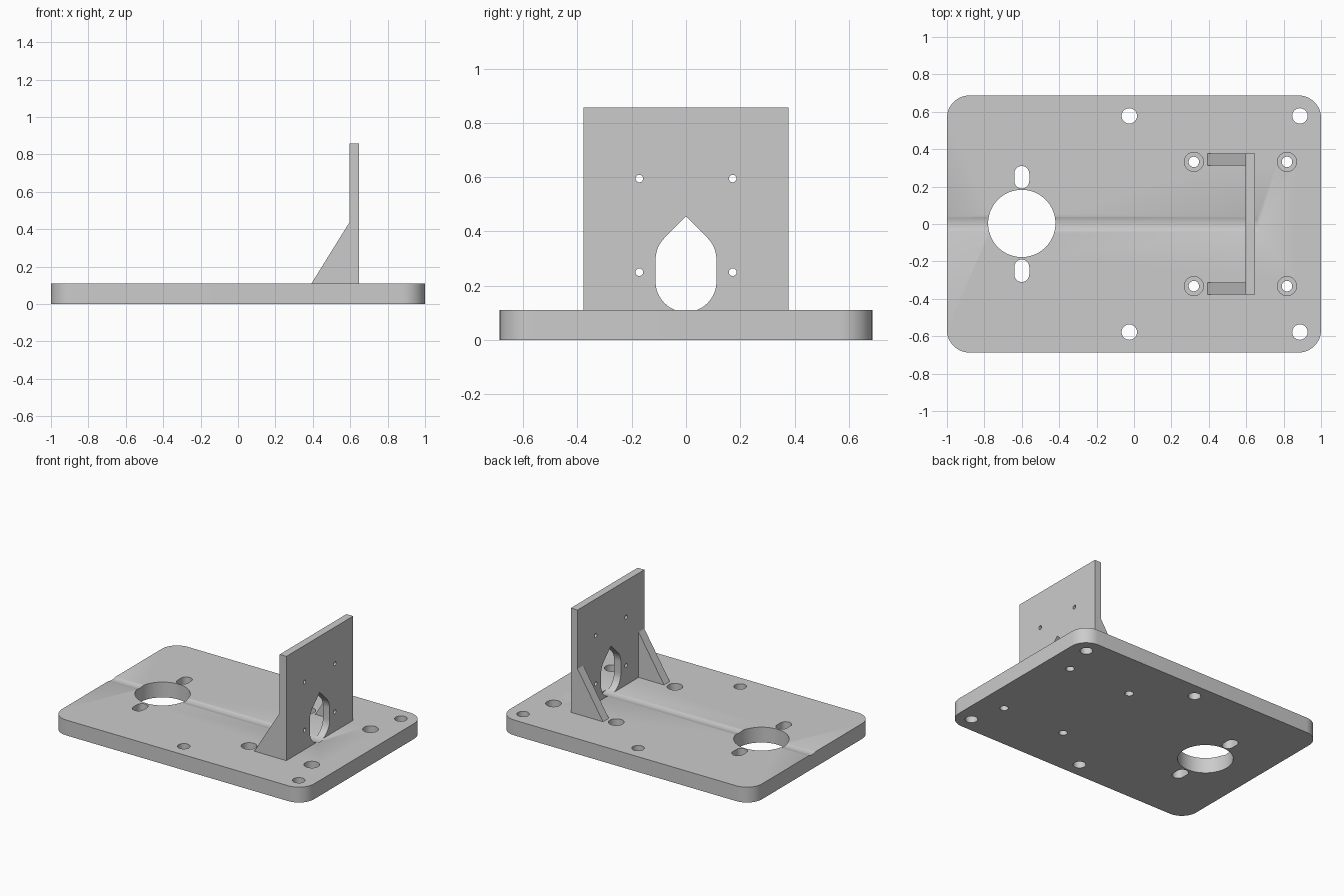
import bpy
import bmesh
import math
from mathutils import Matrix, Vector

if "Cube" in bpy.data.objects:
    bpy.data.objects.remove(bpy.data.objects["Cube"])

grey = bpy.data.materials.new("light grey")
grey.use_nodes = True
colour = (0.6, 0.6, 0.6, 1)
grey.diffuse_color = colour
grey.node_tree.nodes["Principled BSDF"].inputs["Base Color"].default_value = colour

BASE_TOP = 0.11
# Profile planes: outline axes followed by the extrusion axis
AXES = {"z": "xyz", "x": "yzx", "y": "xzy"}


def prism(name, outline, axis, start, end):
    """Extrude a 2D outline along an axis."""
    order = AXES[axis]

    def place(u, v, w):
        point = Vector()
        for letter, value in zip(order, (u, v, w)):
            setattr(point, letter, value)
        return point

    bm = bmesh.new()
    face = bm.faces.new([bm.verts.new(place(u, v, start)) for u, v in outline])
    grown = bmesh.ops.extrude_face_region(bm, geom=[face])["geom"]
    moved = [g for g in grown if isinstance(g, bmesh.types.BMVert)]
    bmesh.ops.translate(bm, verts=moved, vec=place(0, 0, end - start))
    bmesh.ops.recalc_face_normals(bm, faces=bm.faces)
    mesh = bpy.data.meshes.new(name)
    bm.to_mesh(mesh)
    bm.free()
    mesh.materials.append(grey)
    obj = bpy.data.objects.new(name, mesh)
    bpy.context.collection.objects.link(obj)
    return obj


def arc(cx, cy, r, a0, a1, steps):
    angles = [math.radians(a0 + (a1 - a0) * i / steps) for i in range(steps + 1)]
    return [(cx + r * math.cos(a), cy + r * math.sin(a)) for a in angles]


def circle(cx, cy, r, steps=48):
    return arc(cx, cy, r, 0, 360, steps)[:-1]


def rectangle(x0, x1, y0, y1):
    return [(x0, y0), (x1, y0), (x1, y1), (x0, y1)]


def cut(target, outline, axis, start, end):
    """Subtract an extruded outline from the target and discard the cutter."""
    cutter = prism("cutter", outline, axis, start, end)
    cutter.hide_render = True
    bpy.context.view_layer.objects.active = target
    mod = target.modifiers.new("cut", "BOOLEAN")
    mod.operation = "DIFFERENCE"
    mod.solver = "EXACT"
    mod.object = cutter
    bpy.ops.object.modifier_apply(modifier=mod.name)
    bpy.data.objects.remove(cutter)


# Base plate with rounded corners
corner = 0.12
cx, cy = 1 - corner, 0.687 - corner
outline = []
for i, (sx, sy) in enumerate([(1, 1), (-1, 1), (-1, -1), (1, -1)]):
    outline += arc(sx * cx, sy * cy, corner, 90 * i, 90 * i + 90, 12)
base = prism("base_plate", outline, "z", 0, BASE_TOP)

# Large round opening
cut(base, circle(-0.6, 0.003, 0.18, 64), "z", -0.1, 0.3)
for side in (-1, 1):
    # Adjusting slots beside the opening
    slot = arc(-0.6, side * 0.25 + 0.02, 0.04, 0, 180, 16)
    slot += arc(-0.6, side * 0.25 - 0.02, 0.04, 180, 360, 16)
    cut(base, slot, "z", -0.1, 0.3)
    # Edge mounting holes
    for x in (-0.025, 0.887):
        cut(base, circle(x, side * 0.578, 0.041), "z", -0.1, 0.3)
    # Counterbored screw holes
    for x in (0.32, 0.818):
        cut(base, circle(x, side * 0.332, 0.028), "z", -0.1, 0.3)
        cut(base, circle(x, side * 0.332, 0.051), "z", 0.05, 0.3)

# Upright plate
upright = prism("upright_plate", rectangle(0.595, 0.648, -0.378, 0.378),
                "z", BASE_TOP, 0.857)
for y in (-0.172, 0.172):
    for z in (0.25, 0.595):
        cut(upright, circle(y, z, 0.014, 24), "x", 0.4, 0.8)

# Teardrop opening, whose lower curve leaves a shallow groove in the base
r = 0.112
teardrop = arc(0, 0.215, r, 180, 360, 32) + arc(0, 0.297, r, 0, 45, 8)
teardrop += [(0, 0.297 + r * math.sqrt(2))] + arc(0, 0.297, r, 135, 180, 8)
for part in (base, upright):
    cut(part, teardrop, "x", -1.1, 0.66)

# Triangular gussets
gussets = []
triangle = [(0.393, BASE_TOP), (0.595, BASE_TOP), (0.595, 0.435)]
for side, label in ((1, "left"), (-1, "right")):
    gussets.append(prism(label + "_gusset", triangle, "y", side * 0.313, side * 0.378))

# Smooth the curved walls, keeping edges sharp
bpy.ops.object.select_all(action="DESELECT")
for obj in [base, upright] + gussets:
    obj.select_set(True)
bpy.context.view_layer.objects.active = base
bpy.ops.object.shade_smooth_by_angle(angle=math.radians(30))
